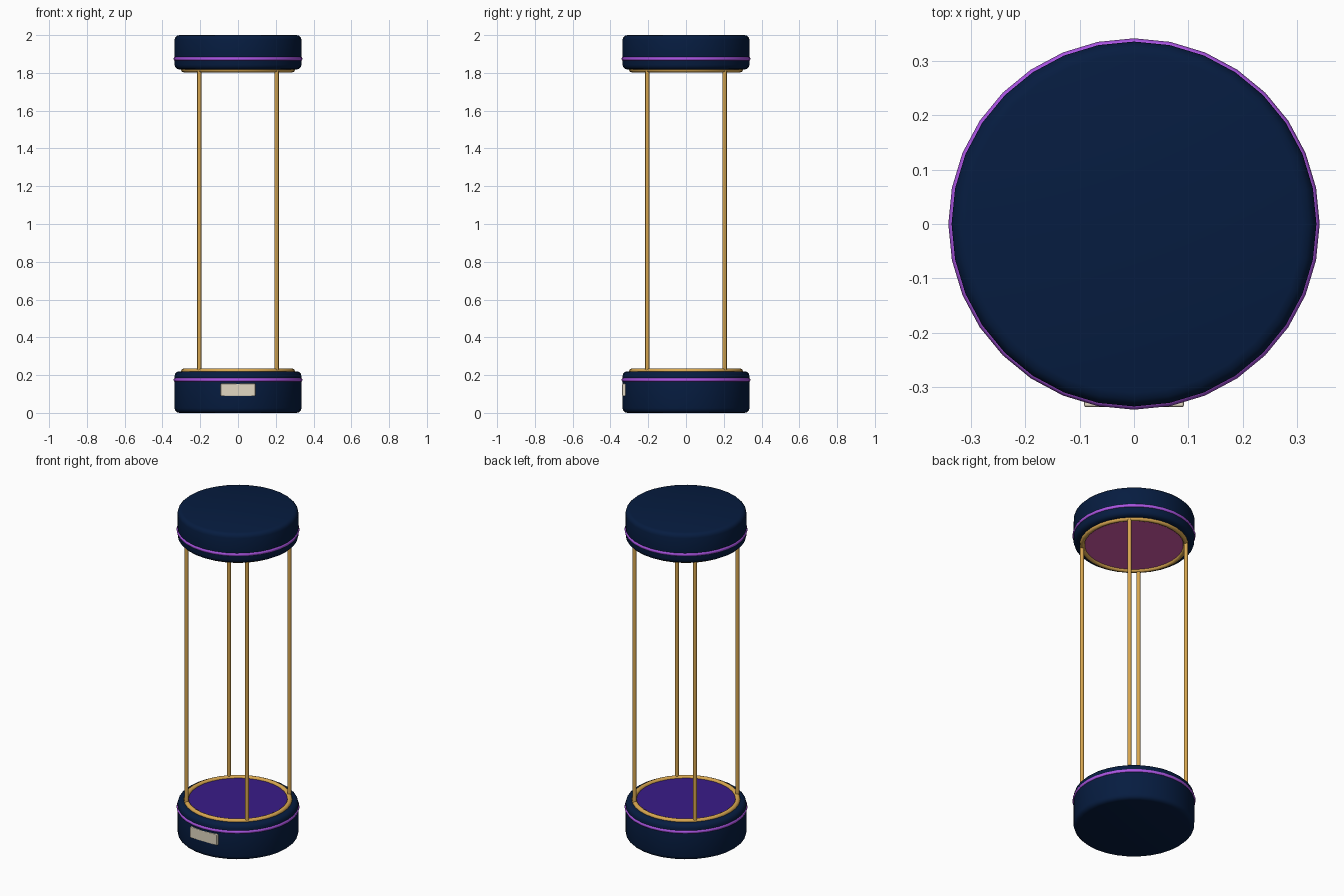
import bpy, math

if "Cube" in bpy.data.objects:
    bpy.data.objects.remove(bpy.data.objects["Cube"])


def mat(name, r, g, b):
    """Flat material from sRGB 0-255, stored as linear."""
    m = bpy.data.materials.new(name)
    lin = [(c / 255 / 12.92) if c < 10 else ((c / 255 + 0.055) / 1.055) ** 2.4 for c in (r, g, b)]
    m.diffuse_color = (*lin, 1)
    m.use_nodes = True
    m.node_tree.nodes["Principled BSDF"].inputs["Base Color"].default_value = m.diffuse_color
    return m


navy = mat("navy", 6, 28, 64)
gold = mat("gold", 216, 167, 80)
purple = mat("purple_trim", 170, 84, 226)
violet = mat("violet_disc", 58, 28, 137)
pink = mat("pink_disc", 218, 93, 177)
cream = mat("cream_plate", 226, 216, 194)


def finish(name, m, bevel=0, segs=3, smooth=True):
    o = bpy.context.object
    o.name = name
    o.data.materials.append(m)
    if bevel:
        b = o.modifiers.new("bevel", 'BEVEL')
        b.width, b.segments = bevel, segs
        b.limit_method, b.angle_limit = 'ANGLE', math.radians(40)
        bpy.ops.object.modifier_apply(modifier="bevel")
    if smooth:
        bpy.ops.object.shade_smooth_by_angle(angle=math.radians(50))
    return o


def cylinder(name, m, r, z0, z1, x=0, y=0, verts=32, bevel=0):
    bpy.ops.mesh.primitive_cylinder_add(vertices=verts, radius=r, depth=z1 - z0,
                                        location=(x, y, (z0 + z1) / 2))
    return finish(name, m, bevel)


def ring(name, m, major, minor, z):
    bpy.ops.mesh.primitive_torus_add(major_radius=major, minor_radius=minor, location=(0, 0, z),
                                     major_segments=32, minor_segments=8)
    return finish(name, m)


# Base and cap drums
cylinder("base", navy, 0.336, 0, 0.22, bevel=0.025)
cylinder("cap", navy, 0.336, 1.818, 2.0, bevel=0.025)

# Purple trim bands
ring("base_trim", purple, 0.331, 0.011, 0.175)
ring("cap_trim", purple, 0.331, 0.011, 1.875)

# Gold rims around the inner discs
ring("base_rim", gold, 0.288, 0.014, 0.221)
ring("cap_rim", gold, 0.288, 0.014, 1.817)

# Coloured inner discs
cylinder("base_disc", violet, 0.285, 0.21, 0.222)
cylinder("cap_disc", pink, 0.285, 1.816, 1.828)

# Four slim posts on the diagonals
for sx, sy, n in ((1, 1, "back_right"), (-1, 1, "back_left"), (-1, -1, "front_left"), (1, -1, "front_right")):
    cylinder("post_" + n, gold, 0.011, 0.215, 1.823, 0.205 * sx, 0.205 * sy, verts=12)

# Blank plate on the front of the base
bpy.ops.mesh.primitive_cube_add(size=1, location=(0, -0.327, 0.122))
bpy.context.object.scale = (0.184, 0.021, 0.066)
bpy.ops.object.transform_apply(location=False, rotation=False, scale=True)
finish("front_plate", cream, bevel=0.004, segs=2, smooth=False)
